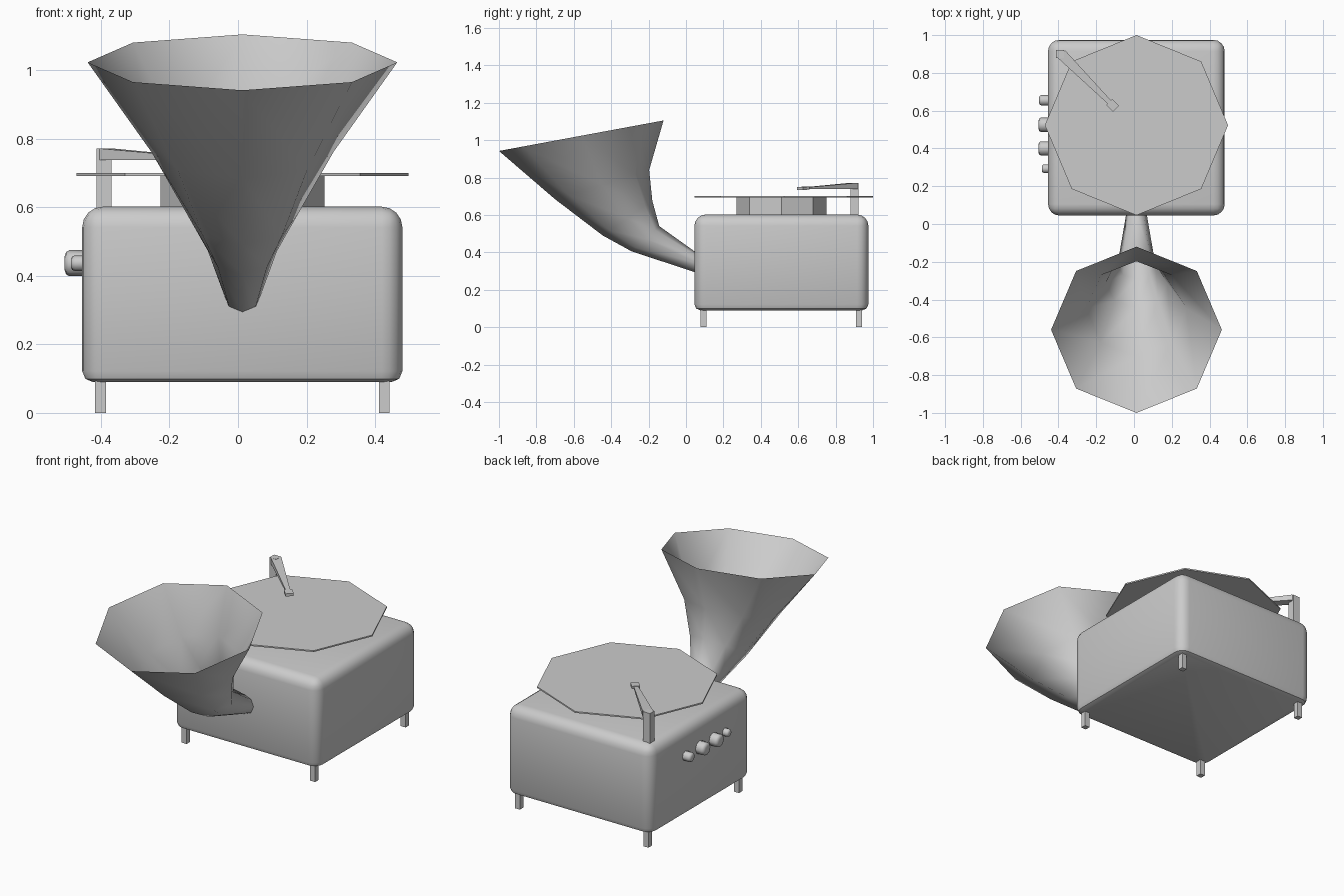
import bpy, bmesh, math
from mathutils import Vector, Matrix

cube = bpy.data.objects.get("Cube")
if cube:
    bpy.data.objects.remove(cube, do_unlink=True)

grey = bpy.data.materials.new("plain_grey")
grey.use_nodes = True
tone = (0.6, 0.6, 0.6, 1)
grey.diffuse_color = tone
grey.node_tree.nodes["Principled BSDF"].inputs["Base Color"].default_value = tone

CX = 0.013  # centre line of the case and horn


def finish(name, bm, angle=40):
    """Turn a bmesh into a named, shaded object."""
    bmesh.ops.recalc_face_normals(bm, faces=bm.faces)
    mesh = bpy.data.meshes.new(name)
    bm.to_mesh(mesh)
    bm.free()
    mesh.materials.append(grey)
    obj = bpy.data.objects.new(name, mesh)
    bpy.context.collection.objects.link(obj)
    bpy.ops.object.select_all(action='DESELECT')
    obj.select_set(True)
    bpy.context.view_layer.objects.active = obj
    bpy.ops.object.shade_smooth_by_angle(angle=math.radians(angle))
    return obj


def box(low, high):
    bm = bmesh.new()
    low, high = Vector(low), Vector(high)
    bmesh.ops.create_cube(bm, size=1)
    for v in bm.verts:
        v.co = (low + high) / 2 + v.co * (high - low)
    return bm


def loft(rings, cap_start=False, cap_end=False):
    """Skin a list of equal rings of points."""
    bm = bmesh.new()
    loops = [[bm.verts.new(p) for p in ring] for ring in rings]
    n = len(loops[0])
    for a, b in zip(loops, loops[1:]):
        for i in range(n):
            j = (i + 1) % n
            bm.faces.new((a[i], a[j], b[j], b[i]))
    if cap_start:
        bm.faces.new(loops[0])
    if cap_end:
        bm.faces.new(loops[-1])
    return bm


def octagon(centre, u, v):
    """Eight points around a centre, spanned by two radius vectors."""
    steps = [i * math.pi / 4 for i in range(8)]
    return [Vector(centre) + Vector(u) * math.cos(t) + Vector(v) * math.sin(t)
            for t in steps]


# Case: rounded top and sides, tighter rounding at the base
bm = box((-0.455, 0.045, 0.09), (0.48, 0.975, 0.602))
edges = [e for e in bm.edges if max(v.co.z for v in e.verts) > 0.3]
bmesh.ops.bevel(bm, geom=edges, offset=0.06, segments=4, profile=0.5, affect='EDGES')
base = [e for e in bm.edges if all(v.co.z < 0.1 for v in e.verts)]
bmesh.ops.bevel(bm, geom=base, offset=0.032, segments=2, profile=0.5, affect='EDGES')
finish("case", bm)

# Feet
for side, x in (("right", -0.401), ("left", 0.427)):
    for end, y in (("front", 0.093), ("back", 0.925)):
        finish(f"{end}_{side}_foot",
               box((x - 0.016, y - 0.016, 0), (x + 0.016, y + 0.016, 0.11)))


# Turntable hub and platter
def disc(name, y, rx, ry, low, high):
    rings = [octagon((CX, y, z), (rx, 0, 0), (0, ry, 0)) for z in (low, high)]
    finish(name, loft(rings, True, True), 30)


disc("turntable_hub", 0.51, 0.24, 0.24, 0.59, 0.695)
disc("platter", 0.523, 0.485, 0.477, 0.692, 0.7)

# Tone arm: post, tapered arm and head
finish("tone_arm_post", box((-0.413, 0.88, 0.59), (-0.37, 0.922, 0.772)))
start, tip = Vector((-0.385, 0.9, 0.755)), Vector((-0.125, 0.64, 0.743))
across = Vector((1, 1, 0)).normalized()
up = Vector((0, 0, 1))


def slab(name, p, q, wide_p, wide_q, high_p, high_q):
    rings = [[c + across * w * a + up * h * b
              for a, b in ((-1, -1), (1, -1), (1, 1), (-1, 1))]
             for c, w, h in ((p, wide_p, high_p), (q, wide_q, high_q))]
    finish(name, loft(rings, True, True), 30)


slab("tone_arm", start, tip, 0.028, 0.012, 0.017, 0.005)
along = (tip - start).normalized()
slab("tone_arm_head", tip - along * 0.008, tip + along * 0.042, 0.022, 0.022, 0.008, 0.008)

# Knobs along the right side, each with a rounded end
for i, (y, r, tip_x) in enumerate(((0.655, 0.028, -0.502), (0.525, 0.038, -0.506),
                                   (0.4, 0.038, -0.506), (0.293, 0.023, -0.488))):
    rings = [octagon((x, y, 0.437), (0, r * s, 0), (0, 0, r * s))
             for x, s in ((-0.45, 1), (tip_x + 0.013, 1),
                          (tip_x + 0.004, 0.85), (tip_x, 0.55))]
    finish(f"knob_{i + 1}", loft(rings, True, True), 50)

# Horn: eight-sided rings, each given by its lower and upper point in side profile
profile = [((-1.0, 0.942), (-0.12, 1.105)),
           ((-0.7, 0.684), (-0.197, 0.84)),
           ((-0.445, 0.49), (-0.18, 0.675)),
           ((-0.29, 0.405), (-0.143, 0.54)),
           ((0.06, 0.29), (0.06, 0.395))]
rings = []
for low, high in profile:
    a, b = Vector((CX, *low)), Vector((CX, *high))
    half = (b - a) / 2
    rings.append(octagon((a + b) / 2, (half.length * 1.01, 0, 0), half))
finish("horn", loft(rings), 80)
